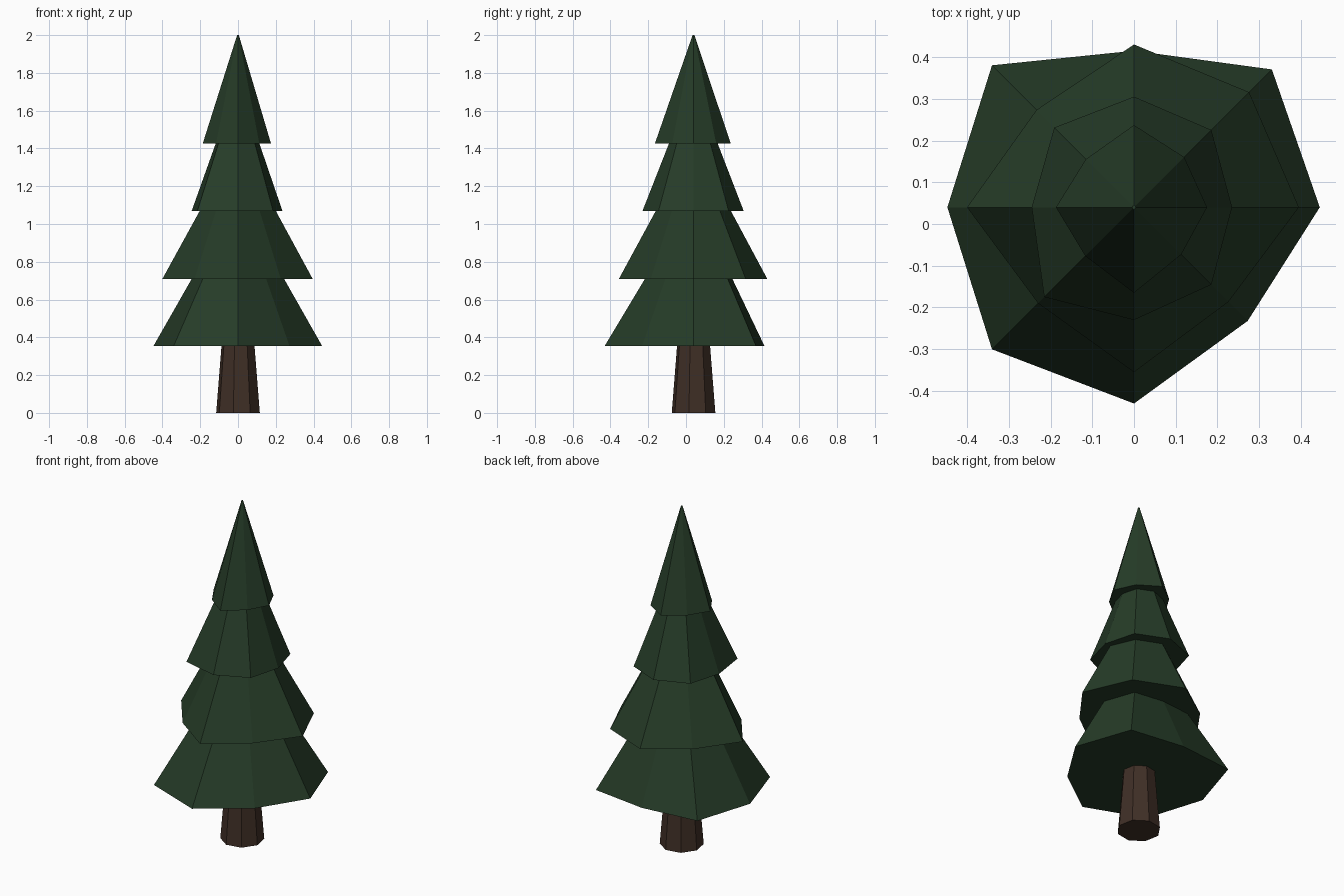
import bpy
import bmesh
from math import cos, sin, radians
from mathutils import Vector

cube = bpy.data.objects.get("Cube")
if cube:
    bpy.data.objects.remove(cube, do_unlink=True)

AXIS_Y = 0.04


def material(name, rgb):
    mat = bpy.data.materials.new(name)
    mat.use_nodes = True
    mat.diffuse_color = (*rgb, 1)
    mat.node_tree.nodes["Principled BSDF"].inputs["Base Color"].default_value = (*rgb, 1)
    return mat


def ring(bm, radii, z, turn=0):
    """Ring of corners, counter-clockwise from +x."""
    step = 360 / len(radii)
    return [bm.verts.new(Vector((r * cos(radians(turn + i * step)),
                                 AXIS_Y + r * sin(radians(turn + i * step)), z)))
            for i, r in enumerate(radii)]


def tapered(name, radii, base, top, taper, mat, turn=0):
    """Closed faceted solid whose top ring is the base ring scaled by taper."""
    bm = bmesh.new()
    low = ring(bm, radii, base, turn)
    high = ring(bm, [r * taper for r in radii], top, turn)
    for i in range(len(low)):
        j = (i + 1) % len(low)
        bm.faces.new((low[i], low[j], high[j], high[i]))
    bm.faces.new(low[::-1])
    bm.faces.new(high)
    mesh = bpy.data.meshes.new(name)
    bm.to_mesh(mesh)
    bm.free()
    mesh.materials.append(mat)
    obj = bpy.data.objects.new(name, mesh)
    bpy.context.collection.objects.link(obj)
    return obj


needles = material("dark green needles", (0.019, 0.045, 0.021))
bark = material("brown bark", (0.05, 0.028, 0.019))

# Trunk
tapered("trunk", [0.118] * 8, 0, 0.38, 0.74, bark, turn=33)

# Foliage tiers: uneven corner radii E, NE, N, NW, W, SW, S, SE
tiers = [
    ("bottom_foliage", 0.355, 1.12, (0.445, 0.467, 0.375, 0.481, 0.447, 0.481, 0.47, 0.385)),
    ("lower_foliage", 0.71, 1.42, (0.395, 0.39, 0.39, 0.33, 0.40, 0.325, 0.395, 0.32)),
    ("upper_foliage", 1.07, 1.74, (0.235, 0.262, 0.265, 0.27, 0.245, 0.304, 0.27, 0.262)),
    ("top_foliage", 1.425, 2.0, (0.175, 0.17, 0.197, 0.163, 0.187, 0.165, 0.205, 0.16)),
]
for name, base, top, radii in tiers:
    tapered(name, radii, base, top, 0.025, needles)
